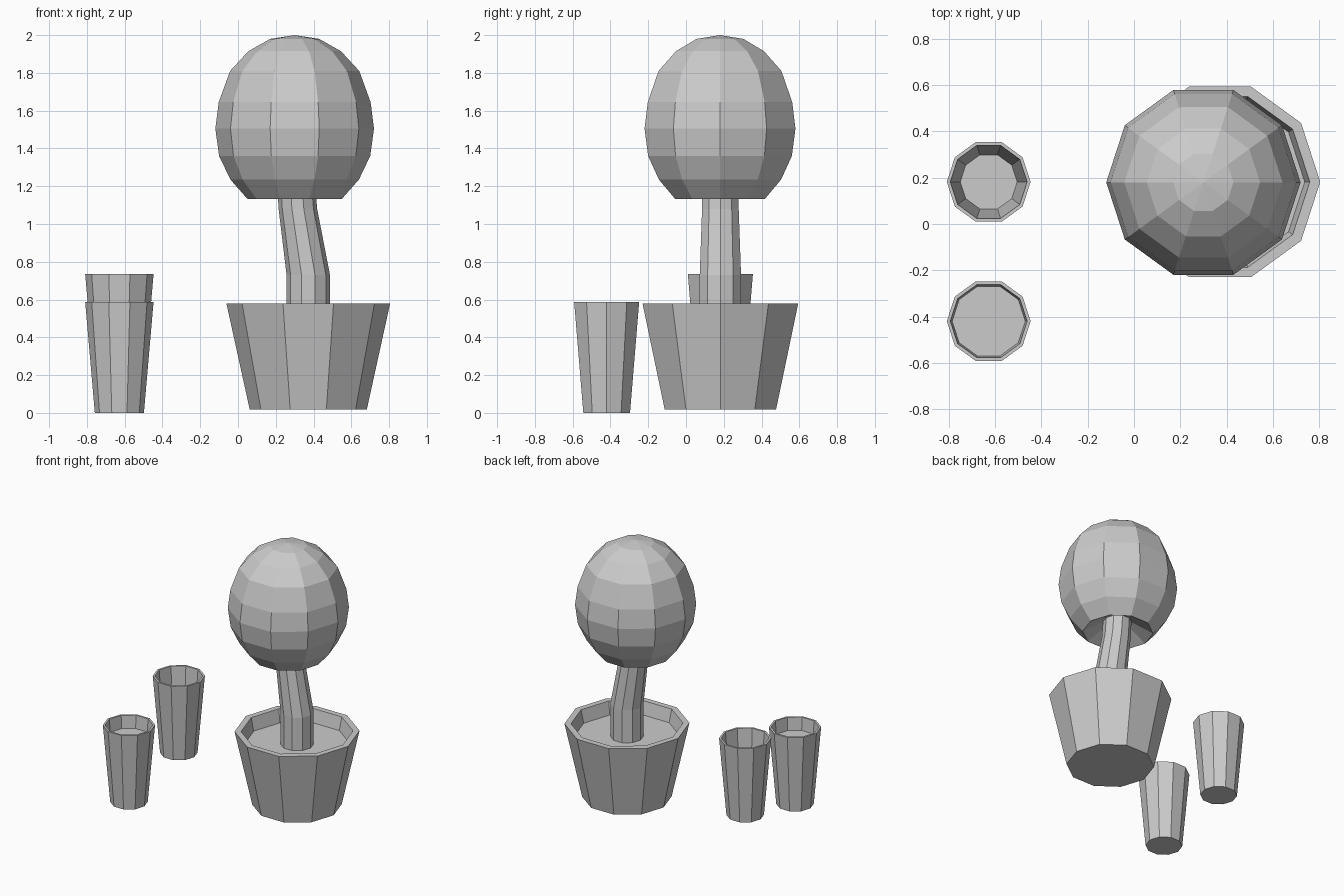
import bpy, bmesh
from math import cos, sin, tau

if "Cube" in bpy.data.objects:
    bpy.data.objects.remove(bpy.data.objects["Cube"])

SIDES = 10


def loft(name, rings, location):
    """Ten-sided flat-shaded solid through rings (radius, z, x shift), capped at both ends."""
    bm = bmesh.new()
    loops = []
    for r, z, dx in rings:
        loops.append([bm.verts.new((dx + r * cos(tau * i / SIDES), r * sin(tau * i / SIDES), z))
                      for i in range(SIDES)])
    for low, high in zip(loops, loops[1:]):
        for i in range(SIDES):
            j = (i + 1) % SIDES
            bm.faces.new((low[i], low[j], high[j], high[i]))
    bm.faces.new(loops[0][::-1])
    bm.faces.new(loops[-1])
    bmesh.ops.remove_doubles(bm, verts=bm.verts, dist=0.0005)
    bmesh.ops.recalc_face_normals(bm, faces=bm.faces)
    mesh = bpy.data.meshes.new(name)
    bm.to_mesh(mesh)
    bm.free()
    obj = bpy.data.objects.new(name, mesh)
    obj.location = location
    bpy.context.collection.objects.link(obj)
    return obj


def turned(name, profile, location):
    return loft(name, [(r, z, 0) for r, z in profile], location)


def cup(name, location, floor_z, floor_r):
    turned(name, [(0.13, 0), (0.181, 0.588), (0.166, 0.588), (floor_r, floor_z)], location)


# Planter: outer wall, rim, inner wall and soil
turned("planter", [(0.31, 0.018), (0.433, 0.578), (0.388, 0.578), (0.366, 0.48)], (0.372, 0.182, 0))

# Bent trunk, running from the soil into the crown
loft("trunk", [(0.115, 0.47, 0.372), (0.115, 0.73, 0.372),
               (0.102, 1.08, 0.317), (0.1, 1.25, 0.305)], (0, 0.182, 0))

# Rounded crown with a hollow underside around the trunk
turned("crown", [(0.095, 1.22), (0.25, 1.133), (0.34, 1.235), (0.40, 1.36), (0.42, 1.505),
                 (0.402, 1.645), (0.342, 1.81), (0.245, 1.915), (0.13, 1.98), (0.0001, 2.0)],
       (0.3, 0.18, 0))

# Two cups: the front one nearly full, the back one empty and set higher
cup("front_cup", (-0.628, -0.42, 0), 0.49, 0.158)
cup("back_cup", (-0.628, 0.182, 0.146), 0.05, 0.123)
